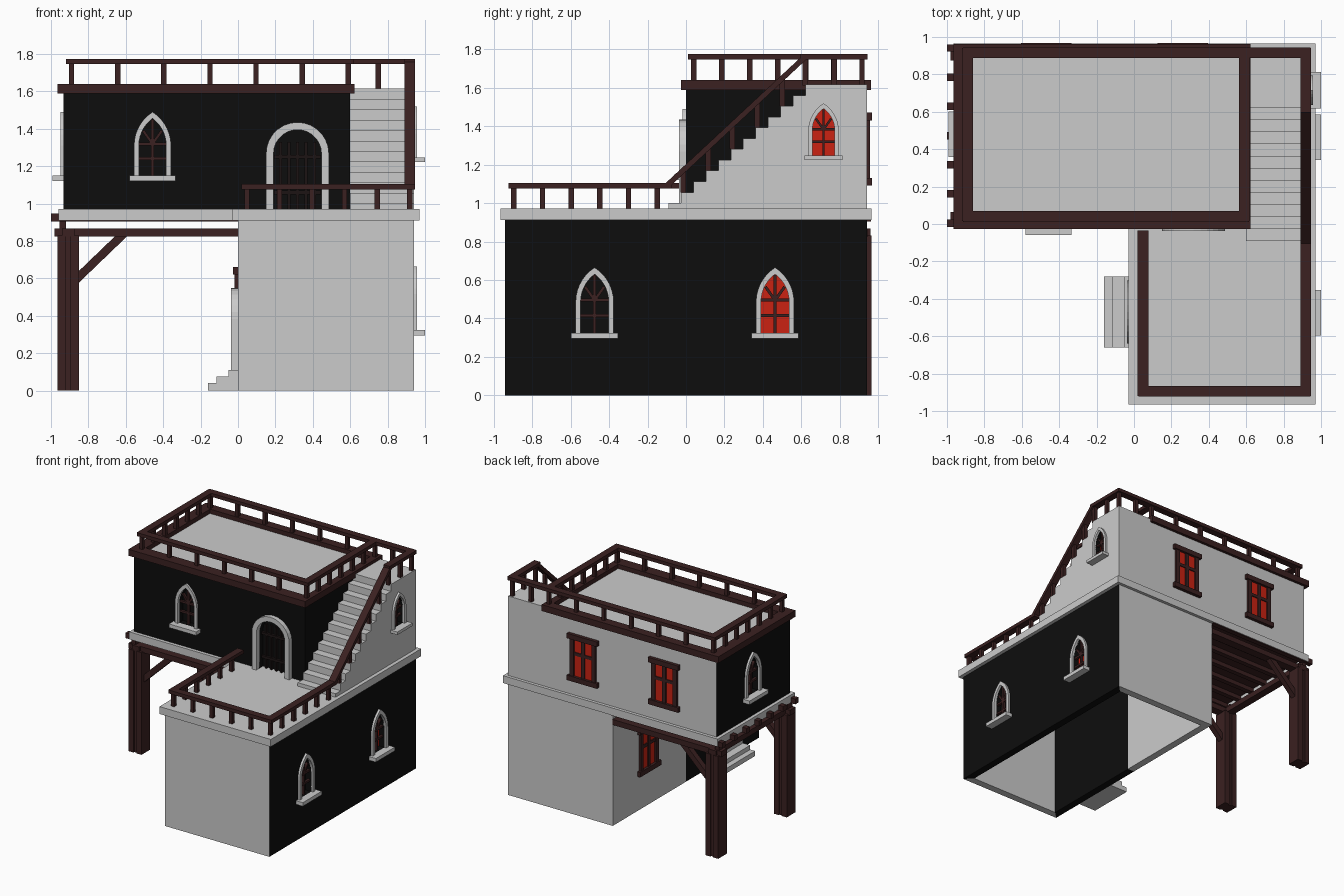
import bpy, bmesh
from math import sqrt, acos, cos, sin, pi
from mathutils import Vector, Matrix

cube = bpy.data.objects.get("Cube")
if cube:
    bpy.data.objects.remove(cube, do_unlink=True)

# Colours, shared by every object in this order
PLASTER, BLACK, WOOD, RED, IRON = range(5)
mats = []
for label, rgb in (("pale plaster", (.6, .6, .6)), ("black wall", (.004, .004, .004)),
                   ("dark wood", (.043, .015, .015)), ("red glass", (.6, .016, .006)),
                   ("door iron", (.012, .007, .007))):
    m = bpy.data.materials.new(label)
    m.use_nodes = True
    m.diffuse_color = (*rgb, 1)
    m.node_tree.nodes["Principled BSDF"].inputs["Base Color"].default_value = (*rgb, 1)
    mats.append(m)


def finish(name, bm, mat=None, place=None):
    if mat is not None:
        for f in bm.faces:
            f.material_index = mat
    if place:
        bm.transform(place)
    bmesh.ops.recalc_face_normals(bm, faces=bm.faces)
    me = bpy.data.meshes.new(name)
    bm.to_mesh(me)
    bm.free()
    for m in mats:
        me.materials.append(m)
    ob = bpy.data.objects.new(name, me)
    bpy.context.collection.objects.link(ob)
    return ob


def box(bm, x, y, z):
    mid = Vector((sum(x), sum(y), sum(z))) / 2
    size = (x[1] - x[0], y[1] - y[0], z[1] - z[0], 1)
    bmesh.ops.create_cube(bm, size=1, matrix=Matrix.Translation(mid) @ Matrix.Diagonal(size))


def beam(bm, a, b, w, h, extra=0):
    a, b = Vector(a), Vector(b)
    d = b - a
    rot = d.to_track_quat('Y', 'Z').to_matrix().to_4x4()
    bmesh.ops.create_cube(bm, size=1, matrix=Matrix.Translation((a + b) / 2) @ rot
                          @ Matrix.Diagonal((w, d.length + extra, h, 1)))


def boxes(name, mat, *items, place=None):
    bm = bmesh.new()
    for it in items:
        box(bm, *it)
    return finish(name, bm, mat, place)


def prism(bm, pts, shift):
    f = bm.faces.new([bm.verts.new(p) for p in pts])
    res = bmesh.ops.extrude_face_region(bm, geom=[f], use_keep_orig=True)
    verts = [v for v in res["geom"] if isinstance(v, bmesh.types.BMVert)]
    bmesh.ops.translate(bm, verts=verts, vec=shift)


def arch(w, spring, rise, steps=7):
    # Two arcs meeting at the crown; round when rise equals w
    r = (rise * rise + w * w) / (2 * w)
    end = acos((r - w) / r)
    right = [(w - r + r * cos(end * i / steps), spring + r * sin(end * i / steps))
             for i in range(steps + 1)]
    left = [(-x, z) for x, z in right[-2::-1]]
    return [(w, 0)] + right + left + [(-w, 0)]


def apply(ob, kind, **settings):
    mod = ob.modifiers.new(kind.title(), kind)
    for k, v in settings.items():
        setattr(mod, k, v)
    bpy.context.view_layer.objects.active = ob
    bpy.ops.object.modifier_apply(modifier=mod.name)


def on_wall(pos, turn):
    return Matrix.Translation(pos) @ Matrix.Rotation(turn, 4, 'Z')


FRONT, RIGHT, BACK, LEFT = 0, pi / 2, pi, -pi / 2


def arched_opening(name, wall, place, outer, inner, depth, pane):
    # Recess cut in the wall, with a raised stone surround
    bm = bmesh.new()
    prism(bm, [(x, -.01, z) for x, z in inner], (0, .06, 0))
    for f in bm.faces:
        f.material_index = pane if min(v.co.y for v in f.verts) > .04 else BLACK
    cutter = finish(name + "_cutter", bm, None, place)
    cutter.hide_render = True
    apply(wall, 'BOOLEAN', object=cutter, operation='DIFFERENCE', solver='EXACT')
    bpy.data.objects.remove(cutter, do_unlink=True)
    bm = bmesh.new()
    prism(bm, [(x, -depth, z) for x, z in outer + inner[::-1]], (0, depth + .005, 0))
    finish(name + "_surround", bm, PLASTER, place)


def arched_window(name, wall, pos, turn, pane, s=1):
    place = on_wall(pos, turn) @ Matrix.Diagonal((s, 1, s, 1))
    arched_opening(name, wall, place, arch(.099, .16, .18), arch(.073, .16, .145), .017, pane)
    boxes(name + "_sill", PLASTER, ((-.122, .122), (-.06, 0), (-.03, 0)), place=place)
    bm = bmesh.new()
    box(bm, (-.008, .008), (.01, .03), (0, .3))
    for z in (.09, .17):
        box(bm, (-.073, .073), (.01, .03), (z - .008, z + .008))
    for side in (-1, 1):
        beam(bm, (0, .02, .17), (side * .05, .02, .24), .02, .015)
    finish(name + "_bars", bm, WOOD, place)


def arched_door(name, wall, pos, turn):
    place = on_wall(pos, turn)
    arched_opening(name, wall, place, arch(.168, .297, .168), arch(.128, .297, .128), .037, BLACK)
    strips = [((x - .008, x + .008), (.03, .045), (0, .36)) for x in (-.09, -.045, 0, .045, .09)]
    strips += [((-.125, .125), (.025, .045), (z, z + .02)) for z in (.08, .27)]
    boxes(name + "_strips", IRON, *strips, place=place)


def timber_window(name, pos, turn):
    place = on_wall(pos, turn)
    boxes(name + "_glass", RED, ((-.1, .1), (-.006, .002), (.02, .36)), place=place)
    boxes(name + "_frame", WOOD,
          ((-.115, -.08), (-.018, 0), (0, .38)), ((.08, .115), (-.018, 0), (0, .38)),
          ((-.135, .135), (-.027, 0), (.34, .38)), ((-.135, .135), (-.027, 0), (0, .04)),
          ((-.015, .015), (-.015, 0), (0, .38)), ((-.1, .1), (-.014, 0), (.21, .235)), place=place)


# Lower storey: hollow, open below
bm = bmesh.new()
plan = [(0, -.94), (.94, -.94), (.94, .94), (0, .94), (0, 0)]
for i, (a, b) in enumerate(zip(plan, plan[1:] + plan[:1])):
    f = bm.faces.new([bm.verts.new(p) for p in ((*a, 0), (*b, 0), (*b, .92), (*a, .92))])
    f.material_index = BLACK if i in (1, 4) else PLASTER
bmesh.ops.remove_doubles(bm, verts=bm.verts, dist=.001)
lower = finish("lower_walls", bm)
apply(lower, 'SOLIDIFY', thickness=.06, offset=-1, use_even_offset=True)

# Upper storey
upper = boxes("upper_walls", PLASTER, ((-.933, .6), (0, .94), (.96, 1.605)))
for f in upper.data.polygons:
    if f.normal.y < -.5 or abs(f.normal.x) > .5:
        f.material_index = BLACK

# Floor slab and its edge band
boxes("terrace_slab", PLASTER, ((-.03, .97), (-.965, .965), (.911, .971)))
boxes("upper_floor", PLASTER, ((-.96, -.03), (-.027, .965), (.948, .971)),
      ((-.96, -.93), (-.027, .965), (.911, .971)), ((-.96, -.03), (-.027, 0), (.911, .971)),
      ((-.96, -.03), (.94, .965), (.911, .971)))
boxes("overhang_boards", WOOD, ((-.93, -.03), (0, .94), (.94, .947)))

# Stair block with landing
run, rise = .0646, .056
prof = [(.94, .96), (-.09, .96)]
for i in range(12):
    y, z = -.09 + i * run, 1 + i * rise
    prof += [(y, z), (y + run if i < 11 else .94, z)]
bm = bmesh.new()
prism(bm, [(.6, y, z) for y, z in prof], (.34, 0, 0))
stairs = finish("stairs", bm, PLASTER)

# Doors and windows
arched_door("terrace_door", upper, (.318, 0, .97), FRONT)
arched_door("ground_door", lower, (0, -.47, .085), LEFT)
boxes("door_steps", PLASTER, *[((x, 0), (-.66, -.28), (0, z))
                               for x, z in ((-.16, .04), (-.115, .075), (-.05, .11))])
arched_window("front_window", upper, (-.457, 0, 1.15), FRONT, BLACK)
arched_window("left_window", upper, (-.933, .48, 1.15), LEFT, BLACK)
arched_window("lower_front_window", lower, (.94, -.475, .325), RIGHT, BLACK)
arched_window("lower_back_window", lower, (.94, .463, .325), RIGHT, RED)
arched_window("stair_window", stairs, (.94, .715, 1.247), RIGHT, RED, .8)
timber_window("back_window_a", (.26, .94, 1.09), BACK)
timber_window("back_window_b", (-.47, .94, 1.09), BACK)
timber_window("undercroft_window", (0, .49, .28), LEFT)

# Roof edge beams
boxes("roof_edge", WOOD, ((-.965, -.875), (-.027, .963), (1.588, 1.64)),
      ((.565, .623), (-.027, .963), (1.588, 1.64)),
      ((-.965, .623), (-.027, .065), (1.588, 1.64)), ((-.965, .623), (.89, .963), (1.588, 1.64)))


def railing(name, path, posts):
    bm = bmesh.new()
    for a, b in zip(path, path[1:]):
        beam(bm, a, b, .057, .028, .05 if a[2] == b[2] else .01)
    for x, y, lo, hi in posts:
        box(bm, (x - .014, x + .014), (y - .014, y + .014), (lo, hi))
    finish(name, bm, WOOD)


# Roof railing
xs = [-.89 + i * 1.48 / 6 for i in range(7)]
ys = [.04 + i * .875 / 6 for i in range(7)]
posts = [(x, y, 1.63, 1.76) for x in xs for y in (.04, .915)]
posts += [(x, y, 1.63, 1.76) for x in (-.89, .59) for y in ys[1:-1]]
railing("roof_railing", [(.59, .04, 1.76), (-.89, .04, 1.76), (-.89, .915, 1.76),
                         (.59, .915, 1.76), (.59, .04, 1.76)], posts)

# Terrace railing, climbing the stairs to the landing
posts = [(.048 + i * .174, -.895, .97, 1.09) for i in range(6)]
posts += [(x, -.895 + i * .149, .97, 1.09) for x in (.048, .918) for i in range(1, 6)]
for y in (-.015, .115, .24, .37, .5):
    posts.append((.918, y, 1 + int((y + .09) / run) * rise, 1.09 + (y + .1) * .67 / .72))
posts += [(x, y, 1.61, 1.76) for x, y in ((.918, .62), (.918, .77), (.918, .915), (.75, .915))]
railing("stair_railing", [(.048, -.06, 1.09), (.048, -.895, 1.09), (.918, -.895, 1.09),
                          (.918, -.1, 1.09), (.918, .62, 1.76), (.918, .915, 1.76),
                          (.59, .915, 1.76)], posts)

# Overhang timbers: grooved posts, beams, braces and joists
for label, y in (("front", .03), ("back", .91)):
    boxes(label + "_post", WOOD, ((-.965, -.92), (y - .055, y + .055), (0, .83)),
          ((-.895, -.85), (y - .055, y + .055), (0, .83)),
          ((-.95, -.865), (y - .045, y + .045), (0, .83)),
          ((-.955, -.92), (y - .03, y + .03), (.83, .92)))
    bm = bmesh.new()
    box(bm, (-.98, 0), (y - .035, y + .035), (.823, .867))
    beam(bm, (-.87, y, .59), (-.61, y, .84), .045, .045)
    finish(label + "_beam_and_brace", bm, WOOD)
boxes("side_beam", WOOD, ((-.94, -.875), (-.02, .96), (.823, .867)))
boxes("joists", WOOD, *[((-1, 0), (y - .02, y + .02), (.905, .948))
                        for y in [.005 + i * .156 for i in range(7)]])
